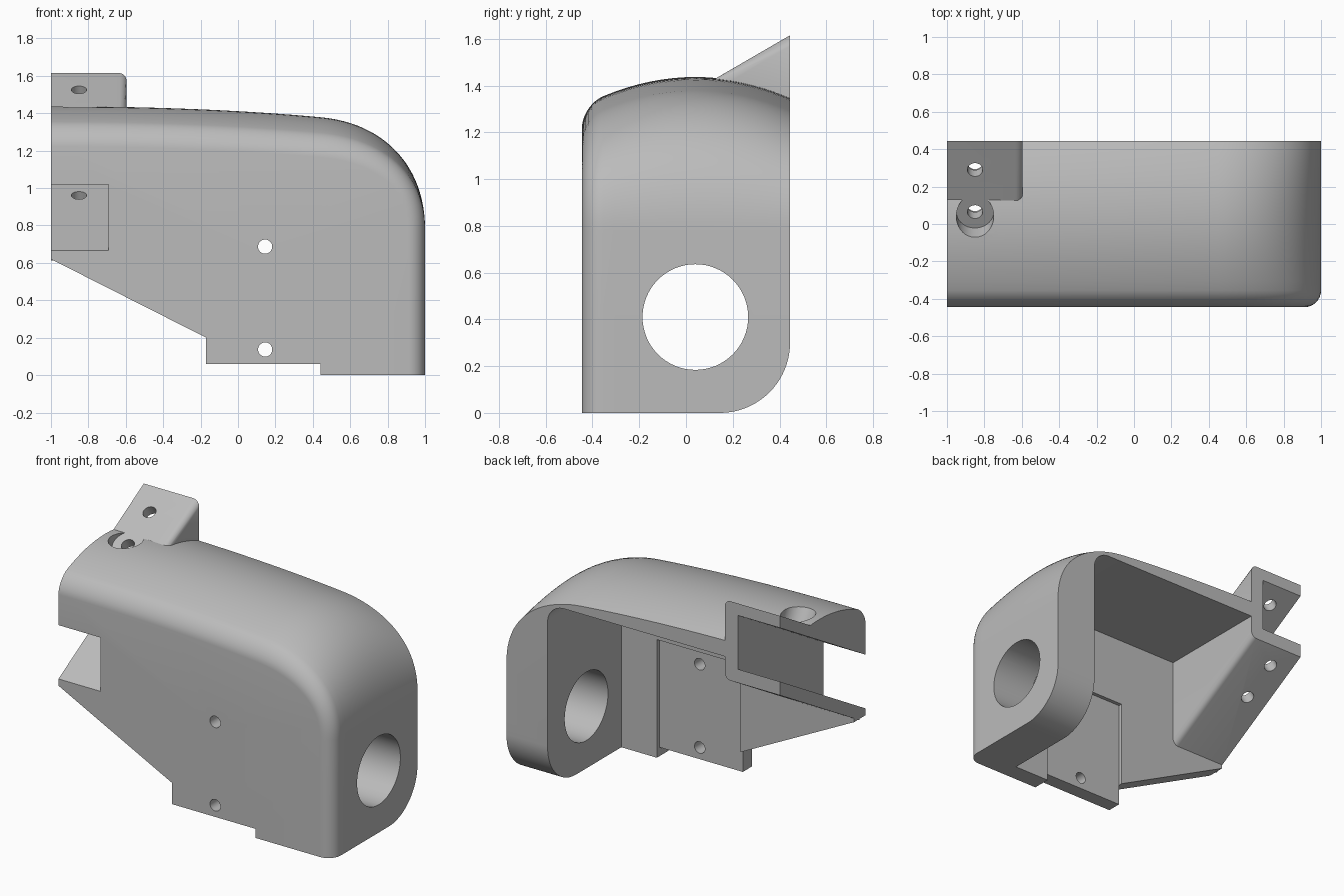
import bpy, bmesh, math
from mathutils import Vector

cube = bpy.data.objects.get("Cube")
if cube:
    bpy.data.objects.remove(cube, do_unlink=True)

mat = bpy.data.materials.new("plain grey")
mat.use_nodes = True
grey = (0.5, 0.5, 0.5, 1)
mat.diffuse_color = grey
mat.node_tree.nodes["Principled BSDF"].inputs["Base Color"].default_value = grey

FRONT, BACK, SLOPE = -0.445, 0.445, 0.58
TILT = Vector((0, -SLOPE, 1)).normalized()


def make(name, bm):
    bmesh.ops.recalc_face_normals(bm, faces=bm.faces)
    mesh = bpy.data.meshes.new(name)
    bm.to_mesh(mesh)
    bm.free()
    mesh.materials.append(mat)
    ob = bpy.data.objects.new(name, mesh)
    bpy.context.scene.collection.objects.link(ob)
    return ob


def loft(name, rings):
    """Solid through equal-length rings of points, with capped ends."""
    bm = bmesh.new()
    vs = [[bm.verts.new(p) for p in r] for r in rings]
    for a, b in zip(vs, vs[1:]):
        for i in range(len(a)):
            j = (i + 1) % len(a)
            bm.faces.new((a[i], a[j], b[j], b[i]))
    bm.faces.new(vs[0])
    bm.faces.new(vs[-1])
    return make(name, bm)


def prism_x(name, yz, x0, x1):
    return loft(name, [[(x, y, z) for y, z in yz] for x in (x0, x1)])


def prism_y(name, xz, y0, y1):
    return loft(name, [[(x, y, z) for x, z in xz] for y in (y0, y1)])


def rod(name, base, axis, r, start, end, n=40):
    axis = Vector(axis).normalized()
    u = axis.orthogonal().normalized()
    v = axis.cross(u)
    ang = [2 * math.pi * i / n for i in range(n)]
    return loft(name, [[Vector(base) + axis * t + (u * math.cos(a) + v * math.sin(a)) * r
                        for a in ang] for t in (start, end)])


def arc(cx, cz, r, a0, a1, n=12):
    return [(cx + r * math.cos(math.radians(a0 + (a1 - a0) * i / n)),
             cz + r * math.sin(math.radians(a0 + (a1 - a0) * i / n))) for i in range(n + 1)]


def bezier(p, n):
    out = []
    for i in range(n + 1):
        t = i / n
        w = ((1 - t) ** 3, 3 * t * (1 - t) ** 2, 3 * t * t * (1 - t), t ** 3)
        out.append(tuple(sum(k * q[c] for k, q in zip(w, p)) for c in (0, 1)))
    return out


def combine(target, tool, op):
    mod = target.modifiers.new(op, 'BOOLEAN')
    mod.operation, mod.object, mod.solver = op, tool, 'EXACT'
    bpy.context.view_layer.objects.active = target
    bpy.ops.object.modifier_apply(modifier=mod.name)
    bpy.data.objects.remove(tool, do_unlink=True)


def ramp(z_front, y):
    return z_front + SLOPE * (y - FRONT)


# Outer silhouette: gently falling roof, rounded shoulder, straight end
roof = bezier([(-1, 1.437), (-0.5, 1.437), (0.0, 1.42), (0.45, 1.378)], 16)
roof += bezier([(0.45, 1.378), (0.78, 1.345), (1, 1.12), (1, 0.78)], 24)[1:]
roof += [(1, 0.4), (1, 0)]
underside = [(0.44, 0), (0.44, 0.06), (-0.17, 0.06), (-0.17, 0.2), (-1, 0.62)]

normals = []
for i in range(len(roof)):
    a, b = roof[max(i - 1, 0)], roof[min(i + 1, len(roof) - 1)]
    d = Vector((b[0] - a[0], b[1] - a[1])).normalized()
    normals.append((-d.y, d.x))
normals[0] = (0, 1)


def section(y, inset):
    drop = 0.53 * (y - 0.04) ** 2
    ring = []
    for (x, z), (nx, nz) in zip(roof, normals):
        ring.append((x - nx * inset, y, z - nz * (inset + drop)))
    return ring + [(x, y, z) for x, z in underside]


# Crowned body with a rounded front edge
R = 0.09
rings = [section(FRONT + R * (1 - math.cos(a)), R * (1 - math.sin(a)))
         for a in [math.pi / 2 * i / 8 for i in range(9)]]
y0 = FRONT + R
rings += [section(y0 + (BACK - y0) * i / 16, 0) for i in range(1, 17)]
body = loft("bracket_housing", rings)

# Hollow interior, open to the back and below
cavity = [(-1.2, -0.2), (0.7, -0.2)] + arc(0.58, 1.12, 0.12, 0, 90) + [(-1.2, 1.24)]
combine(body, prism_y("cavity", cavity, -0.325, 0.7), 'DIFFERENCE')

# Shallow mounting recess inside the front wall
recess = [(-0.17, -0.1), (0.44, -0.1), (0.44, 0.78), (-0.17, 0.78)]
combine(body, prism_y("recess", recess, -0.35, -0.2), 'DIFFERENCE')

# Sloping channel block and its tab
TOP, CEIL, FLOOR, BASE = 1.099, 1.02, 0.665, 0.575
yf = -0.38
y_join = FRONT + (1.3 - TOP) / SLOPE
block = prism_x("channel_block", [(yf, ramp(BASE, yf)), (BACK, ramp(BASE, BACK)),
                                  (BACK, ramp(TOP, BACK)), (y_join, 1.3), (yf, 1.3)],
                -1, -0.595)
bm = bmesh.new()
bm.from_mesh(block.data)
edges = []
for e in bm.edges:
    a, b = (v.co for v in e.verts)
    if min(a.x, b.x) > -0.6 and abs(abs(b.z - a.z) - SLOPE * abs(b.y - a.y)) < 1e-4:
        edges.append(e)
bmesh.ops.bevel(bm, geom=edges, offset=0.04, segments=6, profile=0.5, affect='EDGES')
bm.to_mesh(block.data)
bm.free()
combine(body, block, 'UNION')

slot = [(-0.7, ramp(FLOOR, -0.7)), (0.7, ramp(FLOOR, 0.7)),
        (0.7, ramp(CEIL, 0.7)), (-0.7, ramp(CEIL, -0.7))]
combine(body, prism_x("slot", slot, -1.2, -0.692), 'DIFFERENCE')

# Tilted screw holes and the screw head pocket
for y in (0.065, 0.29):
    for level in (TOP, FLOOR):
        combine(body, rod("screw_hole", (-0.85, y, ramp(level, y)), TILT, 0.041, -0.15, 0.12),
                'DIFFERENCE')
combine(body, rod("head_pocket", (-0.85, 0.065, ramp(TOP, 0.065)), TILT, 0.1, 0, 0.25),
        'DIFFERENCE')

# Front wall holes
for z in (0.137, 0.687):
    combine(body, rod("wall_hole", (0.145, FRONT, z), (0, 1, 0), 0.038, -0.1, 0.3), 'DIFFERENCE')

# Large hole through the end wall
combine(body, rod("end_hole", (0.85, 0.04, 0.41), (1, 0, 0), 0.226, -0.3, 0.3, 64), 'DIFFERENCE')

# Rounded lower back corner of the end wall
corner = arc(0.145, 0.3, 0.3, 0, -90, 20) + [(0.145, -0.1), (0.6, -0.1), (0.6, 0.3)]
combine(body, prism_x("corner", corner, 0.5, 1.2), 'DIFFERENCE')

bpy.ops.object.select_all(action='DESELECT')
body.select_set(True)
bpy.context.view_layer.objects.active = body
bpy.ops.object.shade_smooth_by_angle(angle=math.radians(30))
